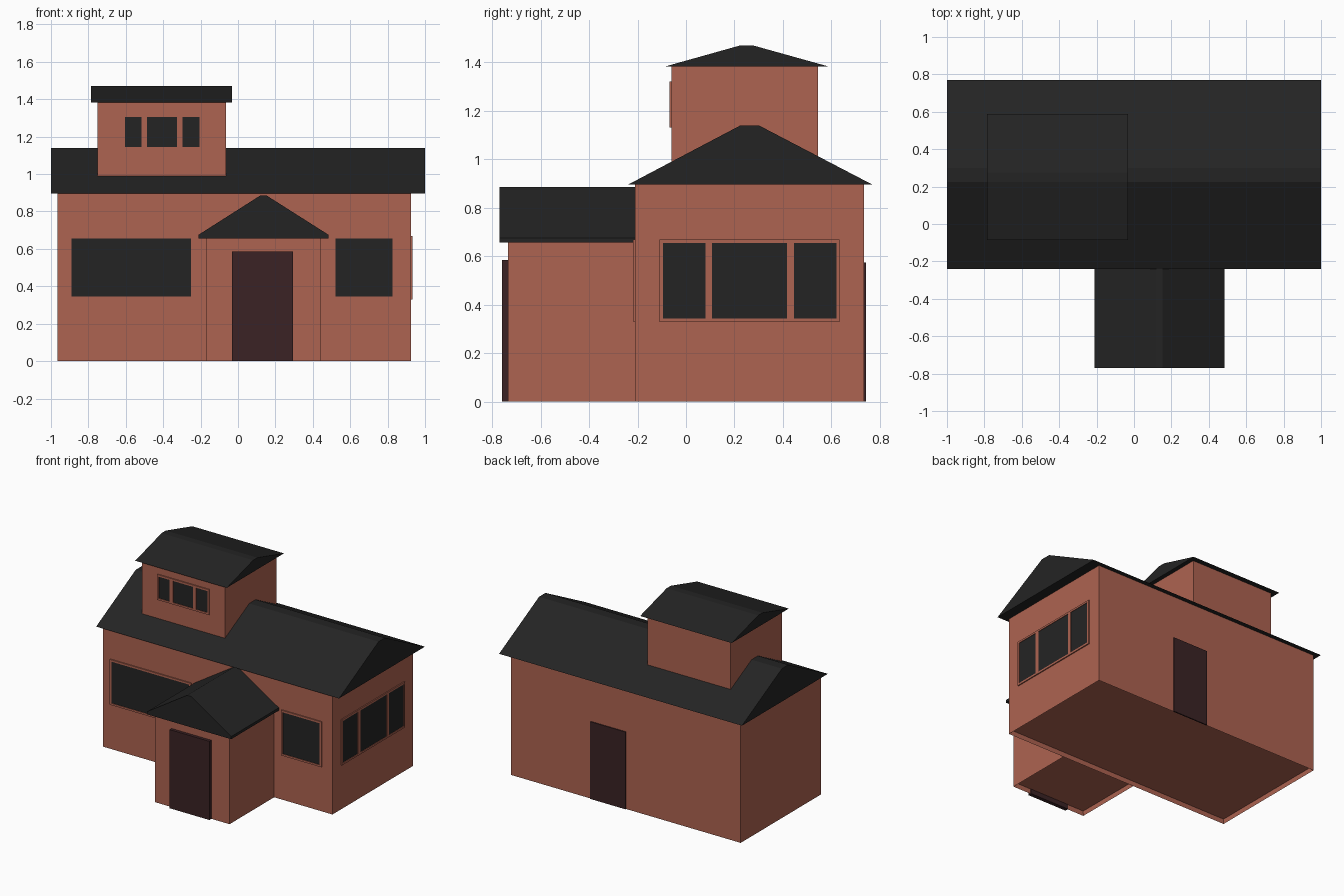
import bpy, bmesh

if "Cube" in bpy.data.objects:
    bpy.data.objects.remove(bpy.data.objects["Cube"])


def material(name, rgb):
    m = bpy.data.materials.new(name)
    m.diffuse_color = (*rgb, 1)
    m.use_nodes = True
    m.node_tree.nodes["Principled BSDF"].inputs["Base Color"].default_value = m.diffuse_color
    return m


BRICK = material("brick red", (0.42, 0.125, 0.082))
SLATE = material("dark slate", (0.0175, 0.0175, 0.0175))
DOOR = material("dark maroon", (0.043, 0.0165, 0.018))


def finish(bm, name, mat):
    bmesh.ops.recalc_face_normals(bm, faces=bm.faces)
    me = bpy.data.meshes.new(name)
    bm.to_mesh(me)
    bm.free()
    me.materials.append(mat)
    ob = bpy.data.objects.new(name, me)
    bpy.context.collection.objects.link(ob)
    return ob


def add_box(bm, x, y, z):
    vs = bmesh.ops.create_cube(bm, size=1)["verts"]
    for v in vs:
        for i, (a, b) in enumerate((x, y, z)):
            v.co[i] = (a + b) / 2 + v.co[i] * (b - a)


def box(name, x, y, z, mat, hollow=0):
    """Box; hollow > 0 recesses the underside."""
    bm = bmesh.new()
    add_box(bm, x, y, z)
    if hollow:
        bm.normal_update()
        base = [f for f in bm.faces if f.normal.z < -0.9]
        bmesh.ops.inset_region(bm, faces=base, thickness=0.004)
        for v in base[0].verts:
            v.co.z += hollow
    return finish(bm, name, mat)


def roof(name, profile, a, b, along):
    """Gable roof: (across, z) profile extruded along x or y from a to b."""
    bm = bmesh.new()
    put = (lambda t, p: (t, p[0], p[1])) if along == "x" else (lambda t, p: (p[0], t, p[1]))
    f = bm.faces.new([bm.verts.new(put(a, p)) for p in profile])
    ext = bmesh.ops.extrude_face_region(bm, geom=[f])["geom"]
    for v in ext:
        if isinstance(v, bmesh.types.BMVert):
            v.co["xy".index(along)] = b
    return finish(bm, name, SLATE)


def window(name, panes, z, wall, side, margin=0.014):
    """Brick frame bars around slate panes, on the front or right side."""
    out = -0.008 if side == "front" else 0.008
    frame, glass = bmesh.new(), bmesh.new()

    def plate(bm, u, zz, depth):
        d = tuple(sorted((wall, wall + depth)))
        if side == "front":
            add_box(bm, u, d, zz)
        else:
            add_box(bm, d, u, zz)

    lo, hi = panes[0][0] - margin, panes[-1][1] + margin
    plate(frame, (lo, hi), (z[0] - margin, z[0]), out)
    plate(frame, (lo, hi), (z[1], z[1] + margin), out)
    edges = [lo] + [e for p in panes for e in p] + [hi]
    for u in zip(edges[::2], edges[1::2]):
        plate(frame, u, z, out)
    for p in panes:
        plate(glass, p, z, out * 0.5)
    finish(frame, name + "_frame", BRICK)
    finish(glass, name + "_panes", SLATE)


# Walls
box("main_house", (-0.965, 0.925), (-0.21, 0.735), (0, 0.9), BRICK, 0.035)
box("porch", (-0.17, 0.445), (-0.735, -0.208), (0, 0.665), BRICK, 0.035)
box("upper_tower", (-0.75, -0.065), (-0.06, 0.545), (0.92, 1.39), BRICK)

# Roofs with narrow flat ridges
roof("main_roof", [(-0.24, 0.895), (0.225, 1.14), (0.3, 1.14), (0.77, 0.895)], -1, 1, "x")
roof("tower_roof", [(-0.085, 1.383), (0.225, 1.47), (0.275, 1.47), (0.587, 1.383)], -0.787, -0.033, "x")
roof("porch_roof", [(-0.21, 0.656), (-0.21, 0.676), (0.12, 0.886), (0.152, 0.886),
                    (0.483, 0.676), (0.483, 0.656)], -0.77, -0.209, "y")

# Windows
window("front_left_window", [(-0.89, -0.25)], (0.345, 0.655), -0.21, "front")
window("front_right_window", [(0.52, 0.825)], (0.345, 0.655), -0.21, "front")
window("side_window", [(-0.095, 0.08), (0.107, 0.417), (0.445, 0.62)], (0.343, 0.655), 0.925, "right")
window("tower_window", [(-0.605, -0.515), (-0.487, -0.325), (-0.298, -0.205)],
       (1.145, 1.306), -0.06, "front")

# Doors
box("front_door", (-0.032, 0.295), (-0.758, -0.73), (0, 0.585), DOOR)
box("back_door", (-0.02, 0.27), (0.733, 0.742), (0, 0.575), DOOR)
